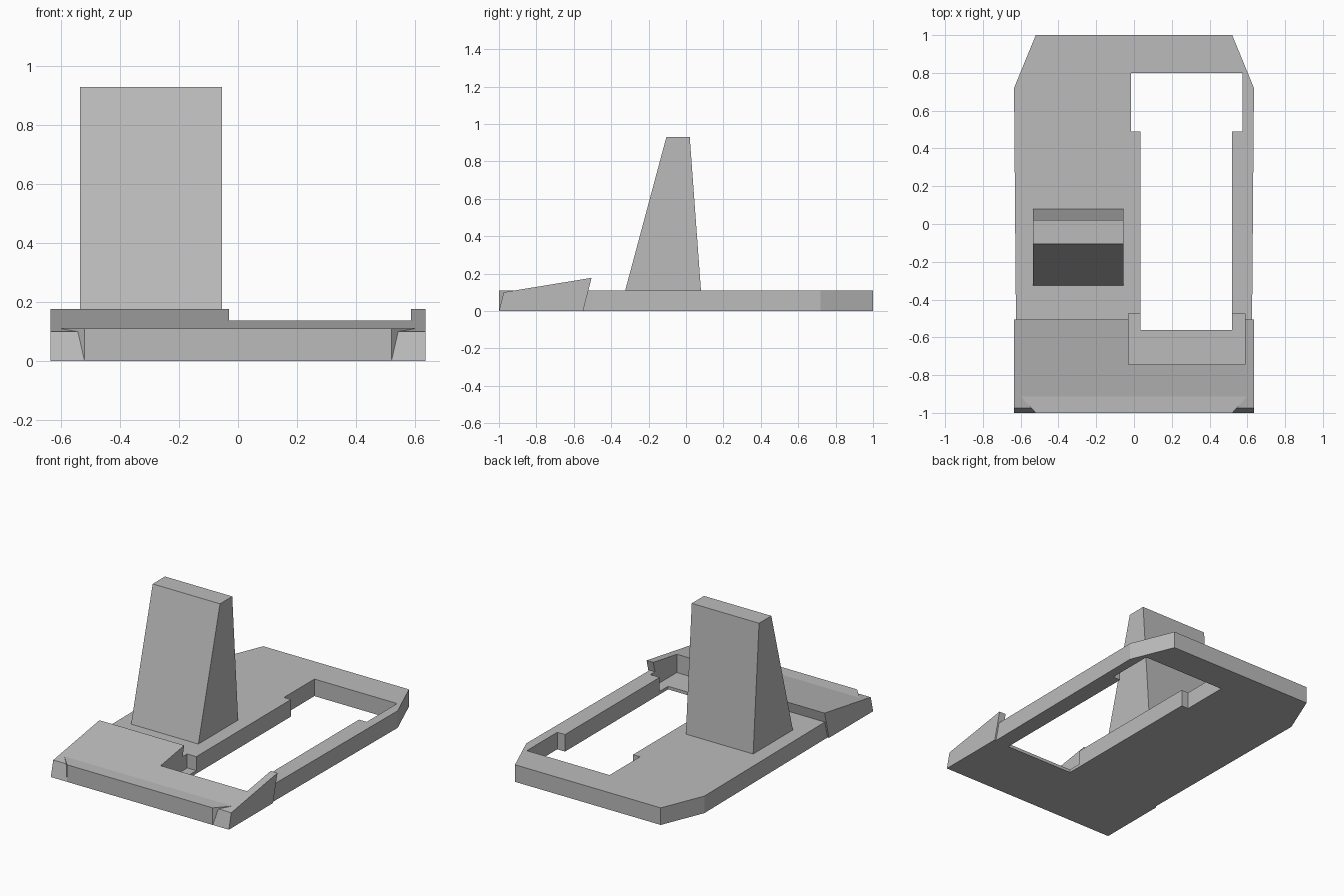
import bpy, bmesh
from mathutils import Vector

if "Cube" in bpy.data.objects:
    bpy.data.objects.remove(bpy.data.objects["Cube"], do_unlink=True)

grey = bpy.data.materials.new("plain grey")
grey.use_nodes = True
colour = (0.5, 0.5, 0.5, 1)
grey.diffuse_color = colour
grey.node_tree.nodes["Principled BSDF"].inputs["Base Color"].default_value = colour


def prism(name, points, offset):
    """Extrude a closed 3D outline along an offset."""
    bm = bmesh.new()
    face = bm.faces.new([bm.verts.new(p) for p in points])
    result = bmesh.ops.extrude_face_region(bm, geom=[face])
    moved = [v for v in result["geom"] if isinstance(v, bmesh.types.BMVert)]
    bmesh.ops.translate(bm, verts=moved, vec=Vector(offset))
    bmesh.ops.recalc_face_normals(bm, faces=bm.faces)
    mesh = bpy.data.meshes.new(name)
    bm.to_mesh(mesh)
    bm.free()
    mesh.materials.append(grey)
    obj = bpy.data.objects.new(name, mesh)
    bpy.context.collection.objects.link(obj)
    return obj


def flat_prism(name, outline, low, high):
    return prism(name, [(x, y, low) for x, y in outline], (0, 0, high - low))


def side_prism(name, profile, left, right):
    return prism(name, [(left, y, z) for y, z in profile], (right - left, 0, 0))


def boolean(target, tool, operation):
    mod = target.modifiers.new(tool.name, "BOOLEAN")
    mod.operation = operation
    mod.solver = "EXACT"
    mod.object = tool
    tool.hide_render = True
    tool.hide_set(True)


# Base plate with cut corners
half = [(0.52, -1), (0.625, -0.885), (0.625, -0.5), (0.635, 0.72), (0.52, 1)]
base = flat_prism("base_plate", half + [(-x, y) for x, y in reversed(half)], 0, 0.11)

# Sloping front ramp
ramp = side_prism("front_ramp", [(-1, 0), (-0.975, 0.1), (-0.505, 0.177), (-0.55, 0)],
                  -0.635, 0.635)
boolean(base, ramp, "UNION")

# Stepped opening through the plate
opening = flat_prism("opening_cutter", [
    (0.035, -0.56), (0.52, -0.56), (0.52, 0.49), (0.575, 0.49),
    (0.575, 0.8), (-0.015, 0.8), (-0.015, 0.49), (0.035, 0.49)], -0.1, 0.4)
boolean(base, opening, "DIFFERENCE")

# Shallow-floored recess at the front of the opening
recess = flat_prism("recess_cutter", [
    (-0.03, -0.745), (0.587, -0.745), (0.587, -0.475), (-0.03, -0.475)], 0.02, 0.4)
boolean(base, recess, "DIFFERENCE")

# Bake the cuts and drop the helpers
bpy.context.view_layer.update()
final = bpy.data.meshes.new_from_object(
    base.evaluated_get(bpy.context.evaluated_depsgraph_get()))
base.modifiers.clear()
base.data = final
for helper in (ramp, opening, recess):
    bpy.data.objects.remove(helper, do_unlink=True)

# Tapered upright
side_prism("tapered_upright", [(-0.325, 0.11), (0.08, 0.11), (0.02, 0.93), (-0.105, 0.93)],
           -0.535, -0.055)
